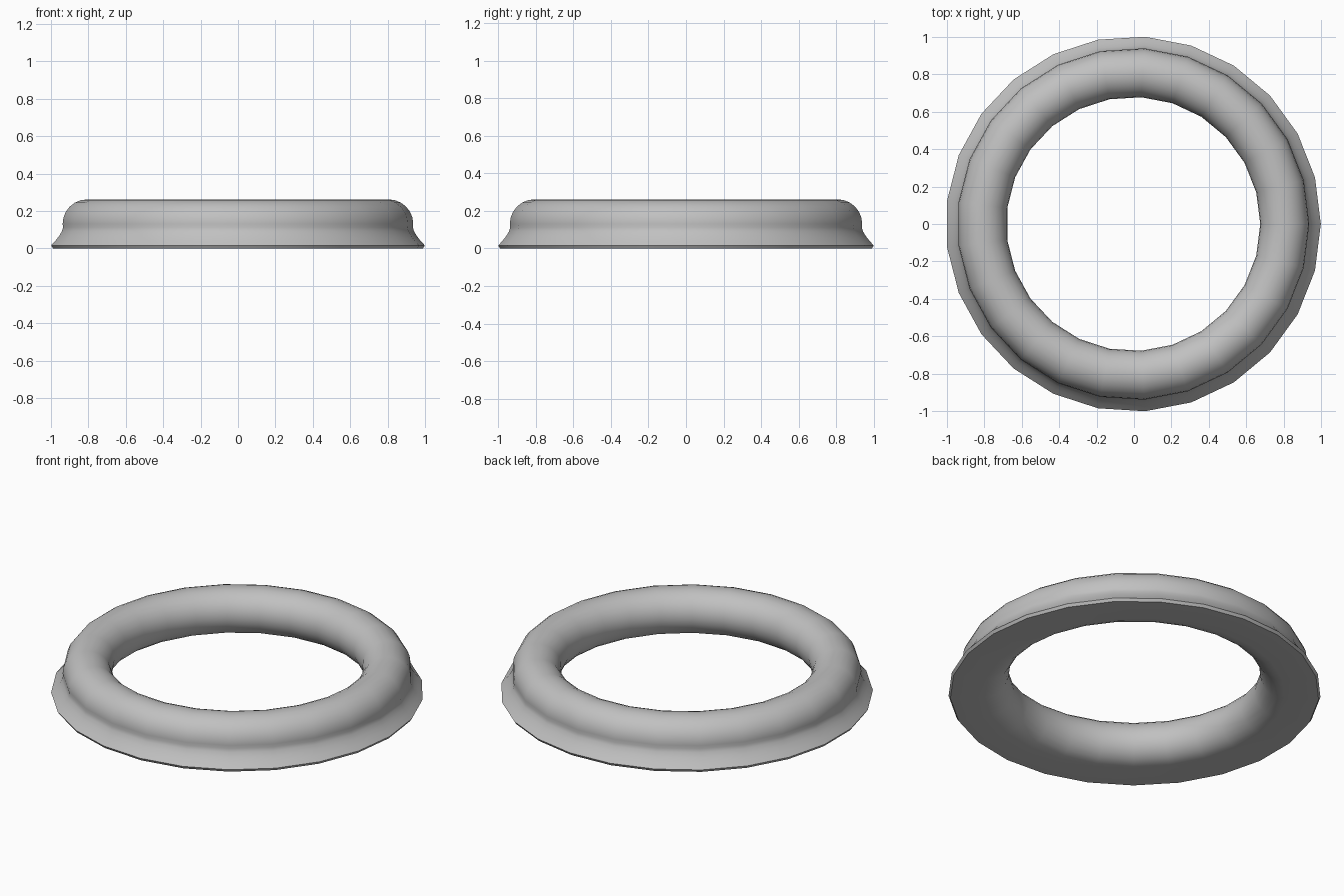
import bpy
import math

old = bpy.data.objects.get("Cube")
if old:
    bpy.data.objects.remove(old, do_unlink=True)

SEGMENTS = 25          # sides around the ring
TUBE_R, TUBE = 0.81, 0.131   # tube centre radius and thickness

grey = bpy.data.materials.new("plain grey")
grey.use_nodes = True
colour = (0.53, 0.53, 0.53, 1)
grey.diffuse_color = colour
grey.node_tree.nodes["Principled BSDF"].inputs["Base Color"].default_value = colour

# Rounded tube: from its underside, through the bore, over the top, to the outside
profile = []
for i in range(19):
    a = math.radians(270 - 15 * i)
    profile.append((TUBE_R + TUBE * math.cos(a), TUBE + TUBE * math.sin(a)))

# Neck and flared base flange
profile += [(0.939, 0.112), (0.945, 0.092), (0.959, 0.068),
            (0.979, 0.042), (1.003, 0.016), (0.993, 0)]

# Spin the closed profile around z
n = len(profile)
verts, faces = [], []
for s in range(SEGMENTS):
    t = 2 * math.pi * s / SEGMENTS
    verts += [(r * math.cos(t) - 0.004, r * math.sin(t), z) for r, z in profile]
    nxt = (s + 1) % SEGMENTS
    for i in range(n):
        j = (i + 1) % n
        faces.append((s * n + i, s * n + j, nxt * n + j, nxt * n + i))

mesh = bpy.data.meshes.new("flanged_ring")
mesh.from_pydata(verts, [], faces)
mesh.materials.append(grey)
ring = bpy.data.objects.new("flanged_ring", mesh)
bpy.context.collection.objects.link(ring)

# Consistent outward normals and smooth shading with sharp rim edges
bpy.ops.object.select_all(action="DESELECT")
ring.select_set(True)
bpy.context.view_layer.objects.active = ring
bpy.ops.object.mode_set(mode="EDIT")
bpy.ops.mesh.select_all(action="SELECT")
bpy.ops.mesh.normals_make_consistent(inside=False)
bpy.ops.object.mode_set(mode="OBJECT")
bpy.ops.object.shade_smooth_by_angle(angle=math.radians(40))
